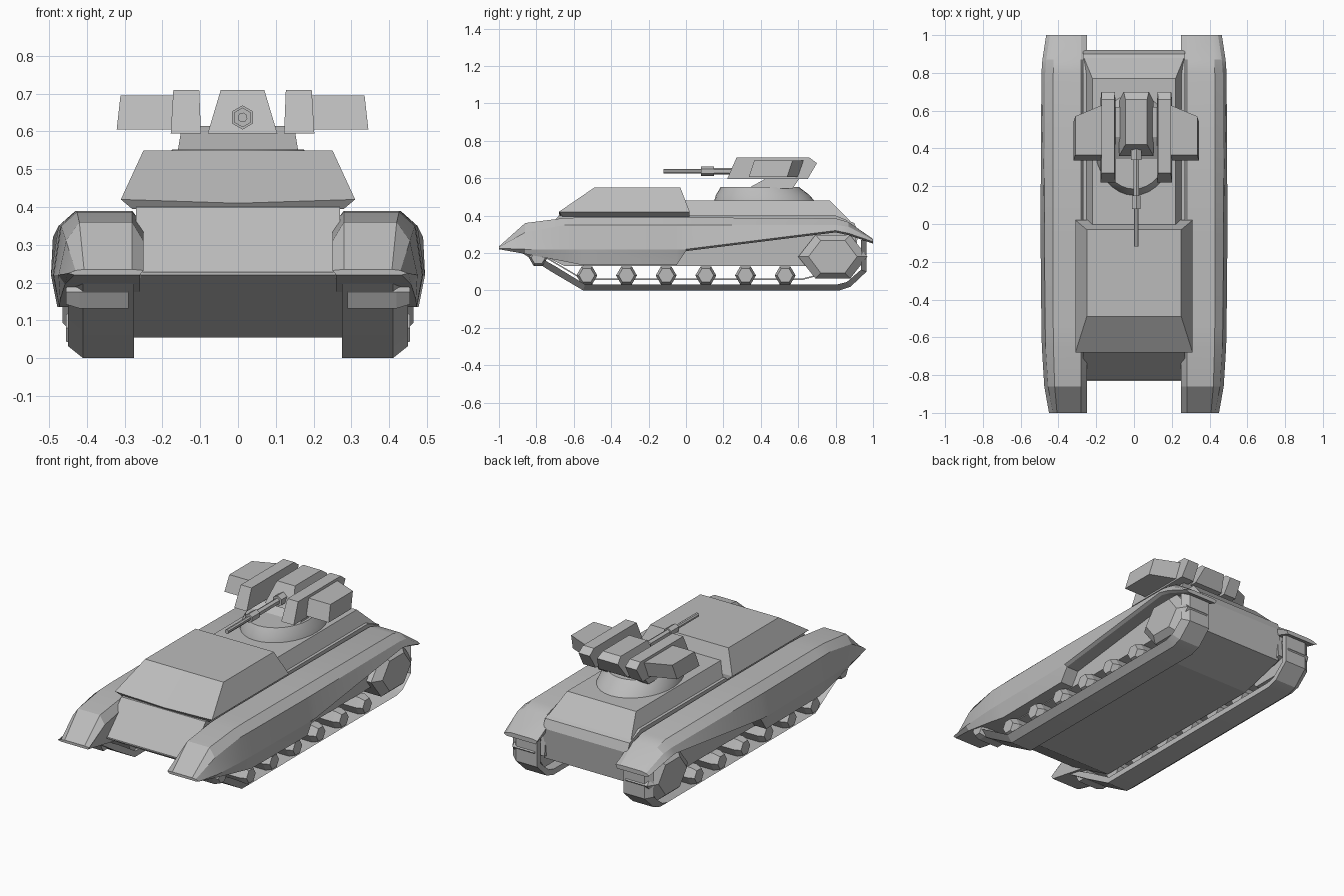
import bpy, bmesh, math
from mathutils import Vector

if "Cube" in bpy.data.objects:
    bpy.data.objects.remove(bpy.data.objects["Cube"], do_unlink=True)

grey = bpy.data.materials.new("armour_grey")
grey.use_nodes = True
COLOUR = (0.5, 0.5, 0.5, 1)
grey.diffuse_color = COLOUR
grey.node_tree.nodes["Principled BSDF"].inputs["Base Color"].default_value = COLOUR


def loft(name, rings, smooth=0):
    """Skin closed rings of equal length and cap both ends."""
    bm = bmesh.new()
    loops = [[bm.verts.new(p) for p in ring] for ring in rings]
    count = len(loops[0])
    for a, b in zip(loops, loops[1:]):
        for i in range(count):
            j = (i + 1) % count
            bm.faces.new((a[i], a[j], b[j], b[i]))
    bm.faces.new(loops[0])
    bm.faces.new(loops[-1])
    bmesh.ops.recalc_face_normals(bm, faces=bm.faces)
    mesh = bpy.data.meshes.new(name)
    bm.to_mesh(mesh)
    bm.free()
    mesh.materials.append(grey)
    obj = bpy.data.objects.new(name, mesh)
    bpy.context.collection.objects.link(obj)
    if smooth:
        bpy.ops.object.select_all(action='DESELECT')
        obj.select_set(True)
        bpy.context.view_layer.objects.active = obj
        bpy.ops.object.shade_smooth_by_angle(angle=math.radians(smooth))
    return obj


def slab(name, profile, left, right):
    """Side profile (y, z) spanned between two x positions, given by height."""
    return loft(name, [[(side(z), y, z) for y, z in profile] for side in (left, right)])


def rect(half, front, back, z):
    return [(-half, front, z), (half, front, z), (half, back, z), (-half, back, z)]


def ngon(x, y, z, ry, rz, sides, turn=0):
    """Ring in the side plane."""
    angles = [turn + math.tau * i / sides for i in range(sides)]
    return [(x, y + ry * math.cos(a), z + rz * math.sin(a)) for a in angles]


# Hull between the tracks
slab("lower_hull",
     [(-.83, .22), (-.68, .4), (.8, .4), (.9, .36), (.92, .31), (.9, .13), (-.65, .13)],
     lambda z: -.27, lambda z: .27)
loft("rear_deck", [rect(.265, -.05, .88, .37), rect(.22, -.03, .77, .48)])

# Thin belly plate, sloped at both ends
belly = [(-.83, .22), (-.55, .055), (.62, .055), (.9, .13)]
slab("belly_plate", belly + [(y, z + .008) for y, z in reversed(belly)],
     lambda z: -.275, lambda z: .275)

# Wedge superstructure with a shallow keel under its front
def shell_ring(half, front, back, z, dip=0):
    ring = rect(half, front, back, z)
    return ring[:1] + [(0, front, z - dip)] + ring[1:]

loft("front_superstructure", [
    shell_ring(.28, -.66, .02, .395, .02), shell_ring(.31, -.68, .02, .42, .01),
    shell_ring(.25, -.49, -.03, .55)])

# Fender stations: y, top, shoulder, widest and lower heights, then side inset
STATIONS = [
    (-1, .235, .232, .225, .22, .045), (-.86, .36, .31, .22, .195, .02),
    (-.65, .387, .35, .22, .155, .007), (-.55, .39, .35, .22, .135, .005),
    (-.05, .39, .35, .22, .135, 0), (0, .39, .35, .22, .21, 0),
    (.8, .385, .35, .32, .31, .005), (.87, .365, .34, .305, .295, .01),
    (1, .275, .27, .26, .25, .03)]
# Track run along the ground, outer and inner edges
TRACK = [(-.9, .215), (-.72, .1), (-.55, 0), (.82, 0), (.88, .02), (.965, .1), (.965, .27)]
INNER = [(-.87, .225), (-.7, .13), (-.54, .032), (.81, .032), (.86, .045), (.935, .11), (.935, .27)]

for tag, s in (("left", 1), ("right", -1)):
    rings = []
    for y, top, mid, wide, low, inset in STATIONS:
        section = [(.26, low), (.25, mid), (.28, top), (.43 - inset / 2, top),
                   (.475 - inset, mid), (.495 - inset, wide), (.478 - inset, low)]
        rings.append([(s * x, y, z) for x, z in section])
    loft(tag + "_fender", rings, 20)

    # Track band with a chamfered outer lip
    loft(tag + "_track", [
        [(s * .275, *i), (s * .275, *o), (s * .41, *o), (s * .45, *i)]
        for o, i in zip(TRACK, INNER)], 20)

    # Recessed wall behind the wheels
    slab(tag + "_side_wall", [(-.55, .13), (-.55, .25), (.9, .33), (.92, .15), (.85, .13)],
         lambda z: s * .26, lambda z: s * .4)

    # Road wheels, front idler and drive wheel
    spots = [(-.53 + .212 * i, .08, .056) for i in range(6)] + [(-.79, .175, .05)]
    for n, (y, z, r) in enumerate(spots):
        loft(f"{tag}_wheel_{n + 1}", [
            ngon(s * .29, y, z, r, r, 6), ngon(s * .42, y, z, r, r, 6),
            ngon(s * .455, y, z, r * .75, r * .75, 6)])
    loft(tag + "_drive_wheel", [
        ngon(s * .29, .785, .18, .185, .135, 6), ngon(s * .43, .785, .18, .185, .135, 6),
        ngon(s * .465, .785, .18, .13, .1, 6)])

# Rounded turret base
def oval(rx, ry, y, z, sides=32):
    angles = [math.tau * i / sides for i in range(sides)]
    return [(rx * math.cos(a), y + ry * math.sin(a), z) for a in angles]

loft("turret_base", [oval(.21, .27, .42, .475), oval(.2, .25, .41, .51),
                     oval(.175, .21, .395, .552)], 35)

# Leaning neck, head and weapon pods, slightly off centre
MID = .012
loft("turret_neck", [rect(.16, .33, .57, .545), rect(.15, .44, .61, .605),
                     rect(.13, .46, .62, .615)])
tail = [(.66, .71), (.7, .68), (.65, .595)]
slab("turret_head", [(.36, .595), (.42, .71)] + tail,
     lambda z: MID - .092 + (z - .595) * .3, lambda z: MID + .092 - (z - .595) * .3)
for tag, s in (("left", 1), ("right", -1)):
    slab(tag + "_inner_pod", [(.22, .595), (.27, .71)] + tail,
         lambda z: MID + s * (.11 + (z - .595) * .04), lambda z: MID + s * (.19 - (z - .595) * .06))
    # Outer pod, its rear corner cut back
    loft(tag + "_outer_pod", [
        [(MID + s * x, y + lean, z) for x, y in ((.18, .335), (edge, .335), (edge, .54), (.18, .6))]
        for z, edge, lean in ((.605, .333, 0), (.695, .323, .03))])

# Gun barrel, sleeve and mount
for name, start, end, r, sides in (("gun_barrel", -.12, .4, .013, 8),
                                   ("gun_sleeve", .08, .15, .026, 6),
                                   ("gun_root", .15, .4, .018, 6),
                                   ("gun_mount", .34, .42, .032, 6)):
    loft(name, [[(MID + p[1], y, .637 + p[2]) for p in ngon(0, 0, 0, r, r, sides, math.pi / 6)]
                for y in (start, end)])
